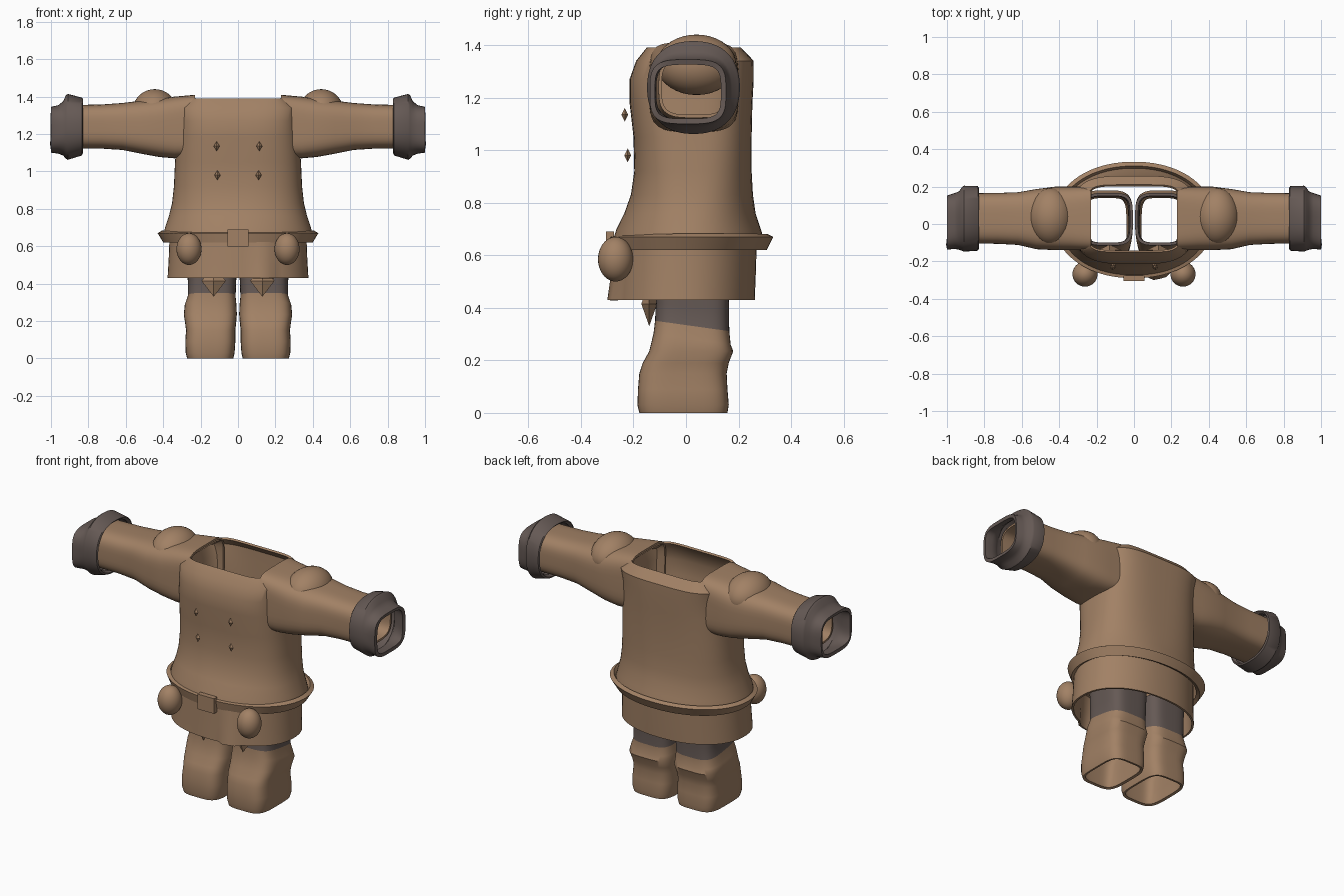
import bpy, bmesh, math
from mathutils import Vector

cube = bpy.data.objects.get("Cube")
if cube:
    bpy.data.objects.remove(cube, do_unlink=True)


def material(name, rgb):
    m = bpy.data.materials.new(name)
    m.use_nodes = True
    m.diffuse_color = (*rgb, 1)
    m.node_tree.nodes["Principled BSDF"].inputs["Base Color"].default_value = (*rgb, 1)
    return m


TAN = material("tan cloth", (0.36, 0.22, 0.13))
GREY = material("warm grey cloth", (0.13, 0.10, 0.09))


def finish(name, bm, mats, wall=0, angle=40, rule=None):
    """Turn a bmesh into an object, thicken it inwards and shade it."""
    bmesh.ops.recalc_face_normals(bm, faces=bm.faces)
    if rule:
        for f in bm.faces:
            f.material_index = rule(f)
    mesh = bpy.data.meshes.new(name)
    bm.to_mesh(mesh)
    bm.free()
    for m in mats:
        mesh.materials.append(m)
    ob = bpy.data.objects.new(name, mesh)
    bpy.context.collection.objects.link(ob)
    bpy.ops.object.select_all(action="DESELECT")
    ob.select_set(True)
    bpy.context.view_layer.objects.active = ob
    if wall:
        mod = ob.modifiers.new("wall", "SOLIDIFY")
        mod.thickness = wall
        mod.offset = -1
        bpy.ops.object.modifier_apply(modifier=mod.name)
    if angle:
        bpy.ops.object.shade_smooth_by_angle(angle=math.radians(angle))
    return ob


def tube(rings, place, n=48):
    """Open tube; a ring is (along, low_u, high_u, low_v, high_v, squareness)."""
    bm = bmesh.new()
    loops = []
    for s, u0, u1, v0, v1, p in rings:
        loop = []
        for i in range(n):
            a = math.tau * (i + 0.5) / n
            c, d = math.cos(a), math.sin(a)
            u = (u0 + u1) / 2 + (u1 - u0) / 2 * math.copysign(abs(c) ** (2 / p), c)
            v = (v0 + v1) / 2 + (v1 - v0) / 2 * math.copysign(abs(d) ** (2 / p), d)
            loop.append(bm.verts.new(place(s, u, v)))
        loops.append(loop)
    for a, b in zip(loops, loops[1:]):
        for i in range(n):
            j = (i + 1) % n
            bm.faces.new((a[i], a[j], b[j], b[i]))
    return bm


def upright(s, u, v):
    return Vector((u, v, s))


def ellipsoid(name, centre, radii, mat):
    bm = bmesh.new()
    bmesh.ops.create_uvsphere(bm, u_segments=32, v_segments=18, radius=1)
    bmesh.ops.scale(bm, vec=radii, verts=bm.verts)
    bmesh.ops.translate(bm, vec=centre, verts=bm.verts)
    finish(name, bm, [mat])


def stud(name, centre, radii, mat):
    """Faceted diamond stud."""
    bm = bmesh.new()
    bmesh.ops.create_uvsphere(bm, u_segments=4, v_segments=2, radius=1)
    bmesh.ops.scale(bm, vec=radii, verts=bm.verts)
    bmesh.ops.translate(bm, vec=centre, verts=bm.verts)
    finish(name, bm, [mat], angle=0)


# Coat body, open at the neck and hem
body = [(z, -w, w, front, back, p) for z, w, front, back, p in (
    (0.65, 0.405, -0.28, 0.30, 2.1), (0.70, 0.39, -0.265, 0.285, 2.2),
    (0.76, 0.37, -0.235, 0.265, 2.3), (0.83, 0.353, -0.21, 0.255, 2.5),
    (0.92, 0.343, -0.197, 0.25, 2.7), (1.05, 0.337, -0.20, 0.25, 2.9),
    (1.18, 0.327, -0.215, 0.253, 3.1), (1.27, 0.32, -0.215, 0.258, 3.3),
    (1.34, 0.325, -0.19, 0.258, 3.6), (1.39, 0.25, -0.15, 0.21, 6))]
finish("coat_body", tube(body, upright, 64), [TAN], wall=0.012, angle=35)

# Flared belt band
belt = [(0.62, -0.40, 0.40, -0.28, 0.308, 2.1), (0.67, -0.43, 0.43, -0.29, 0.333, 2.1)]
finish("belt", tube(belt, upright, 64), [TAN], wall=0.025)


# Skirt with an overlapping front fold
def skirt_place(s, u, v):
    if v < 0 and 0.07 < u < 0.2:
        v -= 0.022 * (0.66 - s) / 0.23
    return Vector((u, v, s))


skirt = [(0.43, -0.377, 0.377, -0.285, 0.262, 2.2), (0.53, -0.371, 0.371, -0.28, 0.266, 2.2),
         (0.66, -0.366, 0.366, -0.275, 0.27, 2.2)]
finish("skirt", tube(skirt, skirt_place, 64), [TAN], wall=0.012)

# Buckle
bm = bmesh.new()
bmesh.ops.create_cube(bm, size=1)
bmesh.ops.scale(bm, vec=(0.11, 0.03, 0.09), verts=bm.verts)
bmesh.ops.translate(bm, vec=(0, -0.29, 0.645), verts=bm.verts)
finish("buckle", bm, [TAN], angle=0)

# Profiles of the paired parts, given for the left side
arm = [(0.23, -0.14, 0.20, 1.08, 1.41, 5), (0.34, -0.14, 0.20, 1.07, 1.40, 4),
       (0.42, -0.14, 0.20, 1.077, 1.39, 3.6), (0.52, -0.135, 0.187, 1.095, 1.378, 3.4),
       (0.62, -0.112, 0.17, 1.115, 1.366, 3.4), (0.73, -0.106, 0.166, 1.122, 1.358, 3.4),
       (0.90, -0.104, 0.164, 1.123, 1.355, 3.4)]
cuff = [(0.83, -0.135, 0.195, 1.095, 1.39, 2.4), (0.835, -0.143, 0.203, 1.085, 1.395, 2.4),
        (0.91, -0.148, 0.205, 1.062, 1.415, 2.3), (0.92, -0.143, 0.198, 1.068, 1.408, 2.3),
        (0.935, -0.138, 0.175, 1.085, 1.375, 2.6), (0.96, -0.133, 0.165, 1.095, 1.355, 3),
        (1.0, -0.138, 0.152, 1.10, 1.345, 3.6)]
leg = [(0, 0.025, 0.272, -0.178, 0.158, 4), (0.03, 0.018, 0.28, -0.185, 0.163, 4),
       (0.09, 0.014, 0.282, -0.183, 0.158, 4), (0.15, 0.014, 0.278, -0.178, 0.155, 3.8),
       (0.19, 0.01, 0.283, -0.165, 0.163, 3.8), (0.235, 0.006, 0.29, -0.14, 0.18, 3.8),
       (0.28, 0.008, 0.285, -0.124, 0.17, 3.8), (0.33, 0.013, 0.268, -0.118, 0.165, 3.8),
       (0.40, 0.01, 0.268, -0.115, 0.164, 4), (0.52, 0.006, 0.272, -0.115, 0.166, 4)]

for side, label in ((1, "left"), (-1, "right")):
    def along_arm(s, u, v):
        return Vector((side * s, u, v))

    def along_leg(s, u, v):
        # the boot top tilts down towards the back
        tilt = 0.14 * (0.03 - v) if 0.25 < s < 0.45 else 0
        return Vector((side * u, v, s + tilt))

    def boot_rule(f):
        c = f.calc_center_median()
        return 1 if c.z > 0.33 + 0.14 * (0.03 - c.y) else 0

    finish(label + "_sleeve", tube(arm, along_arm), [TAN], wall=0.012)
    finish(label + "_cuff", tube(cuff, along_arm), [GREY], wall=0.02)
    finish(label + "_leg", tube(leg, along_leg), [TAN, GREY], wall=0.016, rule=boot_rule)
    ellipsoid(label + "_shoulder_pad", (side * 0.445, 0.04, 1.325), (0.118, 0.152, 0.115), TAN)
    ellipsoid(label + "_pouch", (side * 0.262, -0.268, 0.585), (0.067, 0.067, 0.085), TAN)
    stud(label + "_knee_stud", (side * 0.13, -0.14, 0.415), (0.065, 0.03, 0.085), TAN)
    for row, x, y, z in (("upper", 0.114, -0.233, 1.135), ("lower", 0.11, -0.222, 0.98)):
        stud(f"{label}_{row}_button", (side * x, y, z), (0.016, 0.013, 0.026), TAN)
